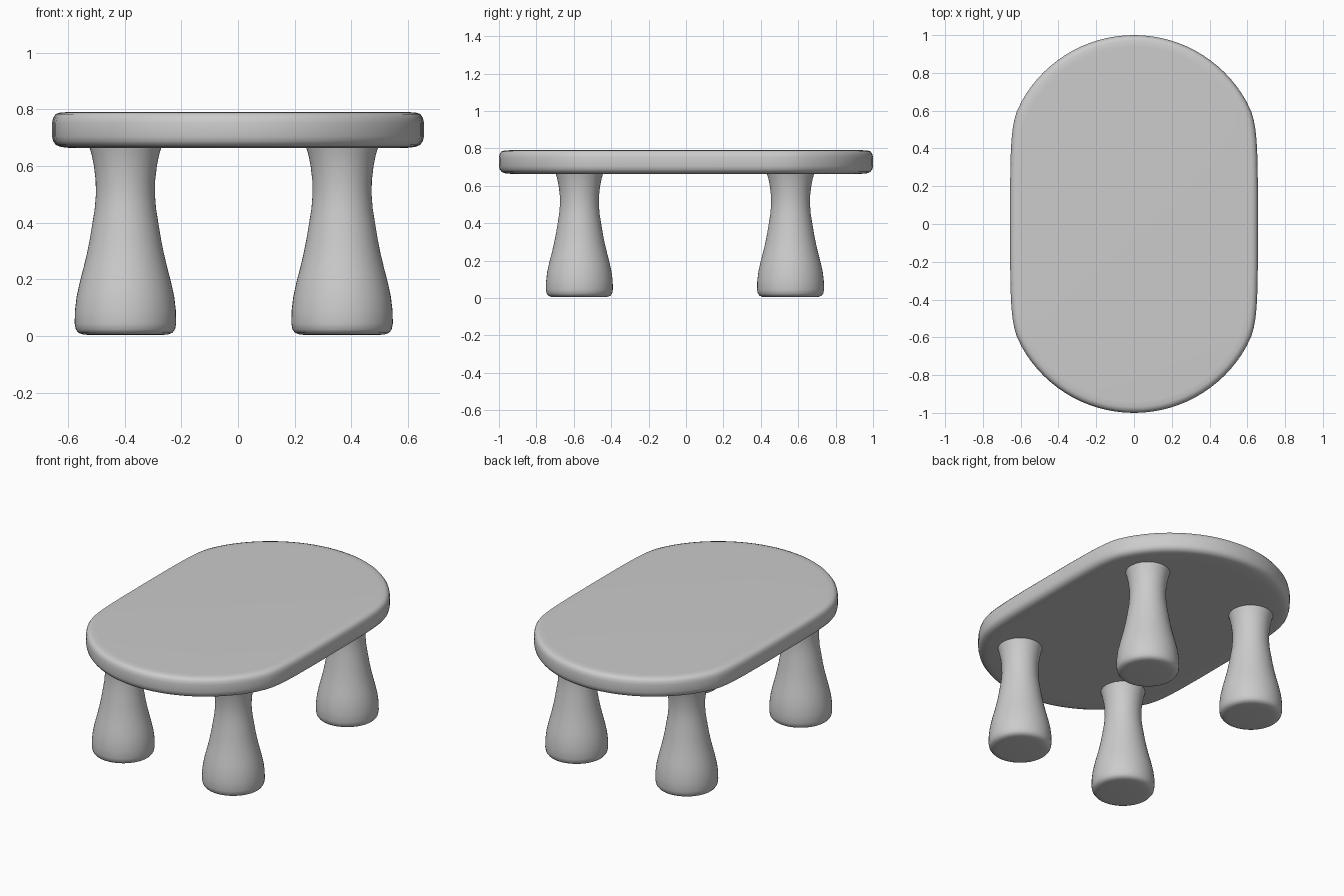
import bpy, bmesh, math
from mathutils import Vector

if "Cube" in bpy.data.objects:
    bpy.data.objects.remove(bpy.data.objects["Cube"])


def loft(name, rings, angle=45):
    """Skin a stack of equal-length closed rings and cap both ends."""
    bm = bmesh.new()
    vr = [[bm.verts.new(p) for p in ring] for ring in rings]
    n = len(vr[0])
    for a, b in zip(vr, vr[1:]):
        for i in range(n):
            j = (i + 1) % n
            bm.faces.new((a[i], a[j], b[j], b[i]))
    bm.faces.new(vr[0][::-1])
    bm.faces.new(vr[-1])
    mesh = bpy.data.meshes.new(name)
    bm.to_mesh(mesh)
    bm.free()
    ob = bpy.data.objects.new(name, mesh)
    bpy.context.collection.objects.link(ob)
    bpy.ops.object.select_all(action='DESELECT')
    ob.select_set(True)
    bpy.context.view_layer.objects.active = ob
    bpy.ops.object.shade_smooth_by_angle(angle=math.radians(angle))
    return ob


# Tabletop outline: bowed long sides, blended corners, round ends
R, CY = 0.68, 0.32
quarter = [(0.656, 0), (0.656, 0.2), (0.653, 0.36), (0.649, 0.44),
           (0.643, 0.50), (0.634, 0.55), (0.621, 0.595)]
for k in range(1, 17):
    a = math.radians(25 + 65 * k / 16)
    quarter.append((R * math.cos(a), CY + R * math.sin(a)))
quarter[-1] = (0, 1)
half = quarter + [(-x, y) for x, y in quarter[-2::-1]]
outline = [Vector(p) for p in half + [(x, -y) for x, y in half[-2:0:-1]]]


def inset(points, d, z):
    ring = []
    for i, p in enumerate(points):
        t = (points[(i + 1) % len(points)] - points[i - 1]).normalized()
        ring.append((p.x - t.y * d, p.y + t.x * d, z))
    return ring


edge = [(0.12, 0.663), (0.06, 0.664), (0.032, 0.667), (0.014, 0.674),
        (0.004, 0.688), (0, 0.705), (0, 0.752), (0.004, 0.770),
        (0.013, 0.783), (0.03, 0.789), (0.06, 0.79)]
loft("tabletop", [inset(outline, d, z) for d, z in edge])

# Four flared legs
profile = [(0.125, 0.004), (0.15, 0.006), (0.166, 0.012), (0.175, 0.024),
           (0.179, 0.045), (0.178, 0.09), (0.172, 0.14), (0.161, 0.19),
           (0.148, 0.24), (0.136, 0.29), (0.126, 0.34), (0.116, 0.40),
           (0.108, 0.45), (0.104, 0.50), (0.105, 0.55), (0.111, 0.60),
           (0.119, 0.64), (0.128, 0.67)]
N = 48
for side, x in (("left", -0.397), ("right", 0.367)):
    for end, y in (("front", -0.57), ("back", 0.559)):
        rings = [[(r * math.cos(math.tau * i / N), r * math.sin(math.tau * i / N), z)
                  for i in range(N)] for r, z in profile]
        leg = loft(f"{end}_{side}_leg", rings)
        leg.location = (x, y, 0)
